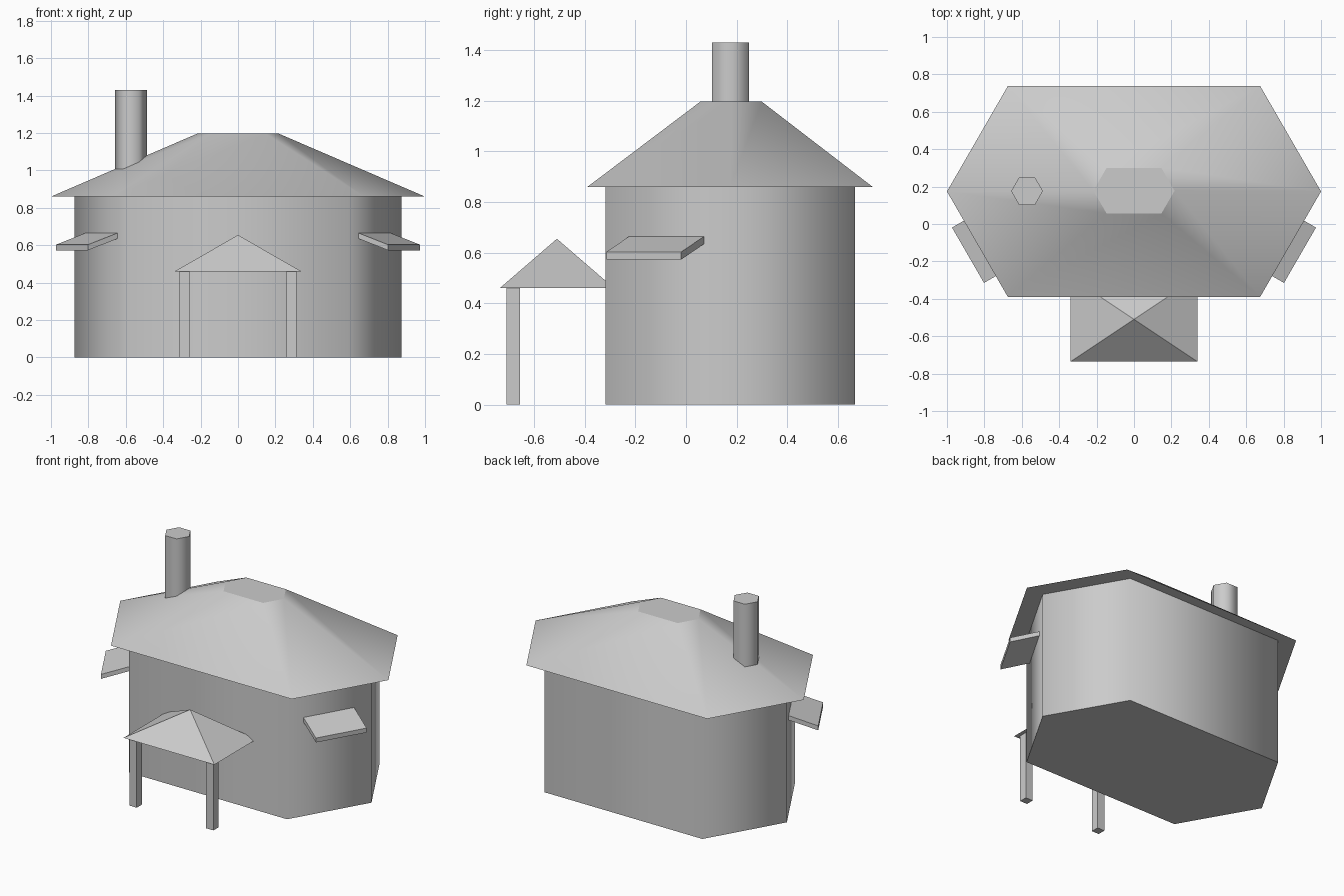
import bpy
import bmesh
from math import cos, sin, pi
from mathutils import Vector

cube = bpy.data.objects.get("Cube")
if cube:
    bpy.data.objects.remove(cube, do_unlink=True)

grey = bpy.data.materials.new("plain_grey")
grey.use_nodes = True
grey.diffuse_color = (0.6, 0.6, 0.6, 1)
grey.node_tree.nodes["Principled BSDF"].inputs["Base Color"].default_value = (0.6, 0.6, 0.6, 1)


def hexagon(radius, stretch, x, y, z):
    """Hexagon with points on the x axis, lengthened along x by a stretch on each side."""
    points = []
    for i in range(6):
        c, s = cos(i * pi / 3), sin(i * pi / 3)
        points.append(Vector((x + radius * c + (stretch if c > 0 else -stretch), y + radius * s, z)))
    return points


def rectangle(half_x, half_y, x, y, z):
    return [Vector((x + sx * half_x, y + sy * half_y, z))
            for sx, sy in ((-1, -1), (1, -1), (1, 1), (-1, 1))]


def loft(name, lower, upper, smooth=False):
    """Closed solid between two rings; a single upper point makes a pyramid."""
    bm = bmesh.new()
    low = [bm.verts.new(p) for p in lower]
    top = [bm.verts.new(p) for p in upper]
    n = len(low)
    bm.faces.new(low[::-1])
    if len(top) > 1:
        bm.faces.new(top)
    for i in range(n):
        j = (i + 1) % n
        ring = [low[i], low[j]] + ([top[j], top[i]] if len(top) > 1 else [top[0]])
        bm.faces.new(ring).smooth = smooth
    bmesh.ops.recalc_face_normals(bm, faces=bm.faces)
    # Caps stay crisp against the smooth sides
    for edge in bm.edges:
        edge.smooth = all(f.smooth for f in edge.link_faces)
    mesh = bpy.data.meshes.new(name)
    bm.to_mesh(mesh)
    bm.free()
    mesh.materials.append(grey)
    obj = bpy.data.objects.new(name, mesh)
    bpy.context.collection.objects.link(obj)
    return obj


# House body and hipped roof
YC = 0.174
loft("house_walls", hexagon(0.569, 0.305, 0, YC, 0), hexagon(0.569, 0.305, 0, YC, 0.86), True)
loft("main_roof", hexagon(0.651, 0.349, 0, YC, 0.86), hexagon(0.14, 0.077, 0, YC + 0.004, 1.197), True)

# Chimney, sunk into the roof
loft("chimney", hexagon(0.085, 0, -0.572, 0.176, 0.95), hexagon(0.085, 0, -0.572, 0.176, 1.43), True)

# Porch with pyramid roof and two posts
loft("porch_roof", rectangle(0.339, 0.226, 0, -0.51, 0.46), [Vector((0, -0.51, 0.655))])
for side, label in ((-1, "right"), (1, "left")):
    loft(f"porch_post_{label}",
         rectangle(0.027, 0.027, side * 0.286, -0.682, 0),
         rectangle(0.027, 0.027, side * 0.286, -0.682, 0.462))

    # Sloping awning on the front diagonal wall
    outer_a, outer_b = Vector((side * 0.802, -0.315, 0.573)), Vector((side * 0.973, -0.019, 0.573))
    inward = Vector((side * -0.157, 0.091, 0.062))
    slab = [outer_a, outer_b, outer_b + inward, outer_a + inward]
    loft(f"window_awning_{label}", slab, [p + Vector((0, 0, 0.03)) for p in slab])
